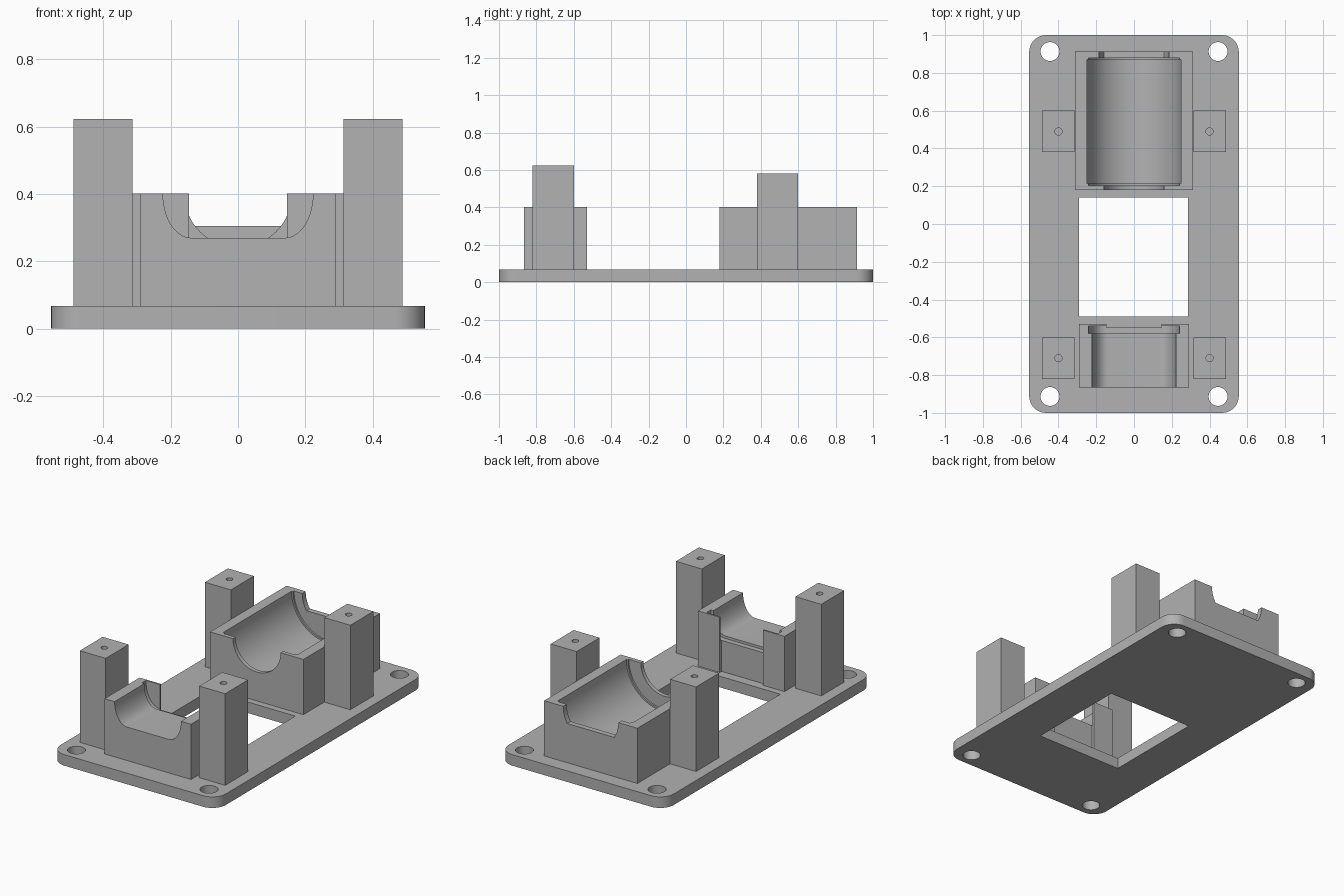
import bpy, bmesh, math
from mathutils import Matrix

if "Cube" in bpy.data.objects:
    bpy.data.objects.remove(bpy.data.objects["Cube"])

grey = bpy.data.materials.new("mid grey")
grey.diffuse_color = (0.445, 0.445, 0.445, 1)
grey.use_nodes = True
grey.node_tree.nodes["Principled BSDF"].inputs["Base Color"].default_value = grey.diffuse_color


def prism(name, pts, a, b, axis="Z"):
    """Extrude a 2D outline from a to b along Z, or an (x, z) outline along Y."""
    bm = bmesh.new()
    place = (lambda p, t: (p[0], p[1], t)) if axis == "Z" else (lambda p, t: (p[0], t, p[1]))
    lo = [bm.verts.new(place(p, a)) for p in pts]
    hi = [bm.verts.new(place(p, b)) for p in pts]
    bm.faces.new(lo)
    bm.faces.new(hi)
    for i in range(len(pts)):
        j = (i + 1) % len(pts)
        bm.faces.new((lo[i], lo[j], hi[j], hi[i]))
    bmesh.ops.recalc_face_normals(bm, faces=bm.faces)
    me = bpy.data.meshes.new(name)
    bm.to_mesh(me)
    bm.free()
    ob = bpy.data.objects.new(name, me)
    bpy.context.collection.objects.link(ob)
    me.materials.append(grey)
    return ob


def rect(x0, x1, y0, y1):
    return [(x0, y0), (x1, y0), (x1, y1), (x0, y1)]


def arc(cx, cy, rx, ry, a0, a1, n):
    return [(cx + rx * math.cos(math.radians(a0 + (a1 - a0) * i / n)),
             cy + ry * math.sin(math.radians(a0 + (a1 - a0) * i / n))) for i in range(n + 1)]


def circle(x, y, r, n=32):
    return arc(x, y, r, r, 0, 360, n)[:-1]


def cut(ob, cutters):
    """Subtract the cutters, then smooth the curved walls."""
    for c in cutters:
        m = ob.modifiers.new("cut", "BOOLEAN")
        m.operation, m.solver, m.object = "DIFFERENCE", "EXACT", c
        bpy.ops.object.select_all(action="DESELECT")
        bpy.context.view_layer.objects.active = ob
        ob.select_set(True)
        bpy.ops.object.modifier_apply(modifier=m.name)
        bpy.data.objects.remove(c)
    bpy.ops.object.shade_smooth_by_angle(angle=math.radians(25))


def trough(half, floor, flat):
    """Channel outline: flat floor with rounded sides, open at the top."""
    h = TOP - floor
    return ([(-half, 0.5)] + arc(-flat, TOP, half - flat, h, 180, 270, 14)
            + arc(flat, TOP, half - flat, h, 270, 360, 14) + [(half, 0.5)])


def half_bore(r):
    return [(-r, 0.5)] + arc(0, TOP, r, r, 180, 360, 40) + [(r, 0.5)]


PLATE, TOP = 0.067, 0.402

# Base plate with rounded corners, window and mounting holes
outline = []
for sx, sy, a in ((1, 1, 0), (-1, 1, 90), (-1, -1, 180), (1, -1, 270)):
    outline += arc(sx * 0.465, sy * 0.91, 0.09, 0.09, a, a + 90, 10)
base = prism("base_plate", outline, 0, PLATE)
cut(base, [prism("window", rect(-0.29, 0.287, -0.49, 0.14), -0.1, 0.2)]
    + [prism("mount_hole", circle(sx * 0.445, sy * 0.913, 0.05), -0.1, 0.2)
       for sx in (-1, 1) for sy in (-1, 1)])

# Four screw posts
for side, sx in (("left", -1), ("right", 1)):
    for end, y, top in (("front", -0.71, 0.623), ("back", 0.49, 0.58)):
        xs = sorted((sx * 0.314, sx * 0.488))
        post = prism(f"{end}_{side}_post", rect(*xs, y - 0.11, y + 0.11), PLATE, top)
        cut(post, [prism("screw_hole", circle(sx * 0.4, y, 0.019, 20), top - 0.2, top + 0.1)])

# Front cradle: trough, end groove and recess between the two end lips
front = prism("front_cradle", rect(-0.29, 0.29, -0.865, -0.53), PLATE, TOP)
cut(front, [prism("trough", trough(0.223, 0.27, 0.14), -0.95, -0.56, "Y"),
            prism("groove", trough(0.24, 0.255, 0.15), -0.58, -0.54, "Y"),
            prism("recess", rect(-0.145, 0.145, -0.548, -0.4), 0.03, 0.6)])

# Back cradle: half-round bore, round front opening, flat-bottomed back notch
back = prism("back_cradle", rect(-0.313, 0.313, 0.18, 0.913), PLATE, TOP)
z0, r = 0.305, 0.185
a = math.degrees(math.asin((TOP - z0) / r))
notch = [(-r, 0.5)] + arc(0, TOP, r, r, 180, 180 + a, 8) + arc(0, TOP, r, r, 360 - a, 360, 8) + [(r, 0.5)]
cut(back, [prism("bore", half_bore(0.24), 0.205, 0.88, "Y"),
           prism("bore_middle", half_bore(0.25), 0.215, 0.87, "Y"),
           prism("opening", half_bore(0.16), 0.1, 0.25, "Y"),
           prism("notch", notch, 0.8, 1.0, "Y")])
